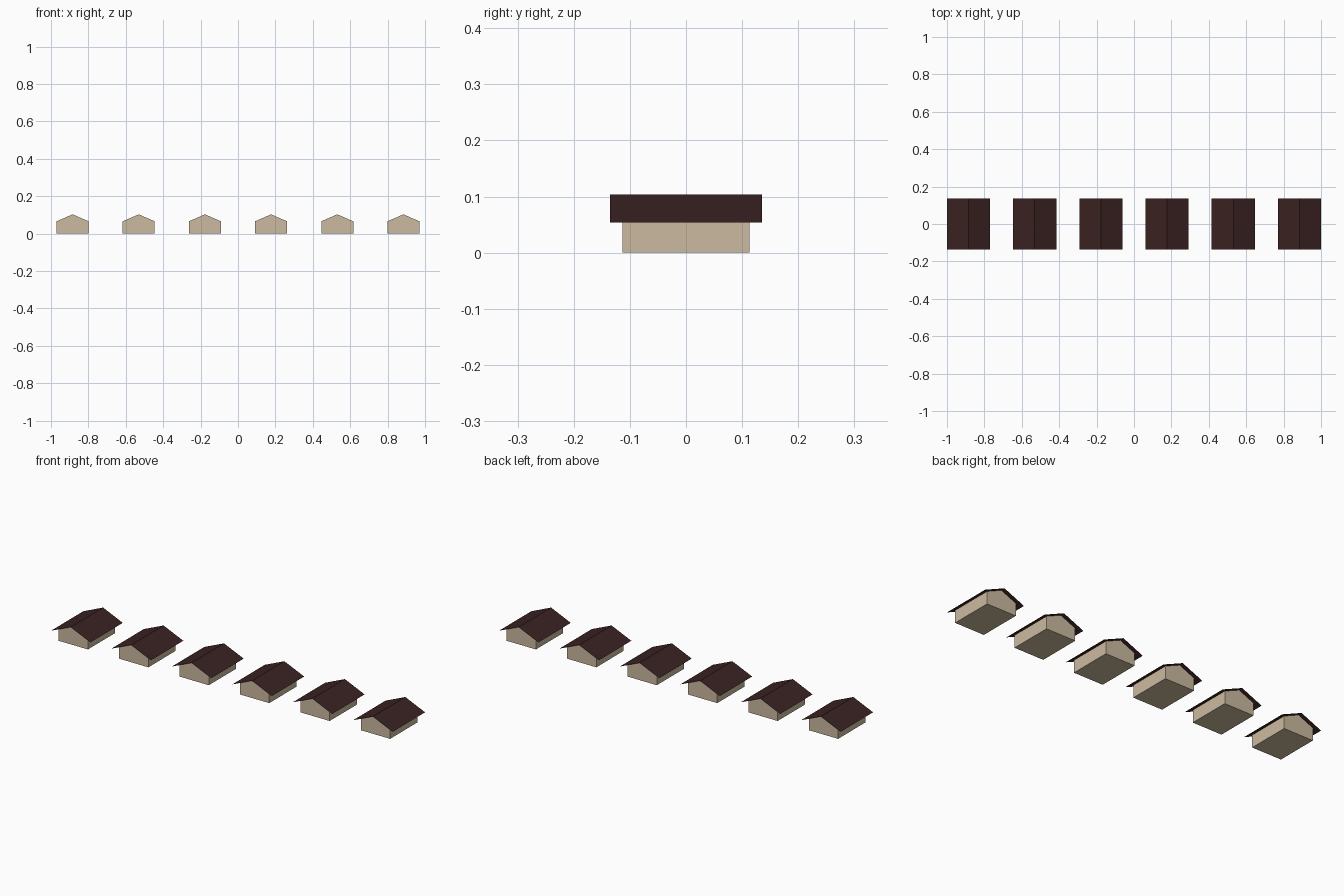
import bpy

if "Cube" in bpy.data.objects:
    bpy.data.objects.remove(bpy.data.objects["Cube"])

HALF_W, HALF_D = 0.0855, 0.1135      # wall half sizes
ROOF_W, ROOF_D = 0.1155, 0.1355      # roof half sizes
RIDGE, EAVE = 0.1035, 0.0535         # roof heights
SPACING = 0.3538


def material(name, rgb):
    m = bpy.data.materials.new(name)
    m.diffuse_color = (*rgb, 1)
    m.use_nodes = True
    m.node_tree.nodes["Principled BSDF"].inputs["Base Color"].default_value = m.diffuse_color
    return m


def extruded(name, profile, half_depth, mat, closed):
    """Sweep an x-z profile along y; closed profiles get end caps."""
    n = len(profile)
    verts = [(x, y, z) for y in (-half_depth, half_depth) for x, z in profile]
    faces = [(i, (i + 1) % n, n + (i + 1) % n, n + i)
             for i in range(n if closed else n - 1)]
    if closed:
        faces += [tuple(reversed(range(n))), tuple(range(n, 2 * n))]
        faces = [tuple(reversed(f)) for f in faces]
    mesh = bpy.data.meshes.new(name)
    mesh.from_pydata(verts, [], faces)
    mesh.materials.append(mat)
    return mesh


wall_mat = material("tan plaster", (0.60, 0.49, 0.345))
roof_mat = material("dark brown roof", (0.043, 0.0155, 0.0155))

# Gabled wall block, its top just under the roof sheet
slope = (RIDGE - EAVE) / ROOF_W
top = RIDGE - 0.001
shoulder = top - slope * HALF_W
walls = extruded("walls", [(-HALF_W, 0), (-HALF_W, shoulder), (0, top),
                           (HALF_W, shoulder), (HALF_W, 0)], HALF_D, wall_mat, True)

# Thin overhanging roof sheet, facing up
roof = extruded("roof", [(-ROOF_W, EAVE), (0, RIDGE), (ROOF_W, EAVE)],
                ROOF_D, roof_mat, False)

# Row of six identical houses
for i in range(6):
    for mesh in (walls, roof):
        ob = bpy.data.objects.new(f"{mesh.name}_{i + 1}", mesh)
        ob.location.x = (i - 2.5) * SPACING
        bpy.context.collection.objects.link(ob)

# Make the wall normals face outwards
import bmesh
bm = bmesh.new()
bm.from_mesh(walls)
bmesh.ops.recalc_face_normals(bm, faces=bm.faces)
bm.to_mesh(walls)
bm.free()
